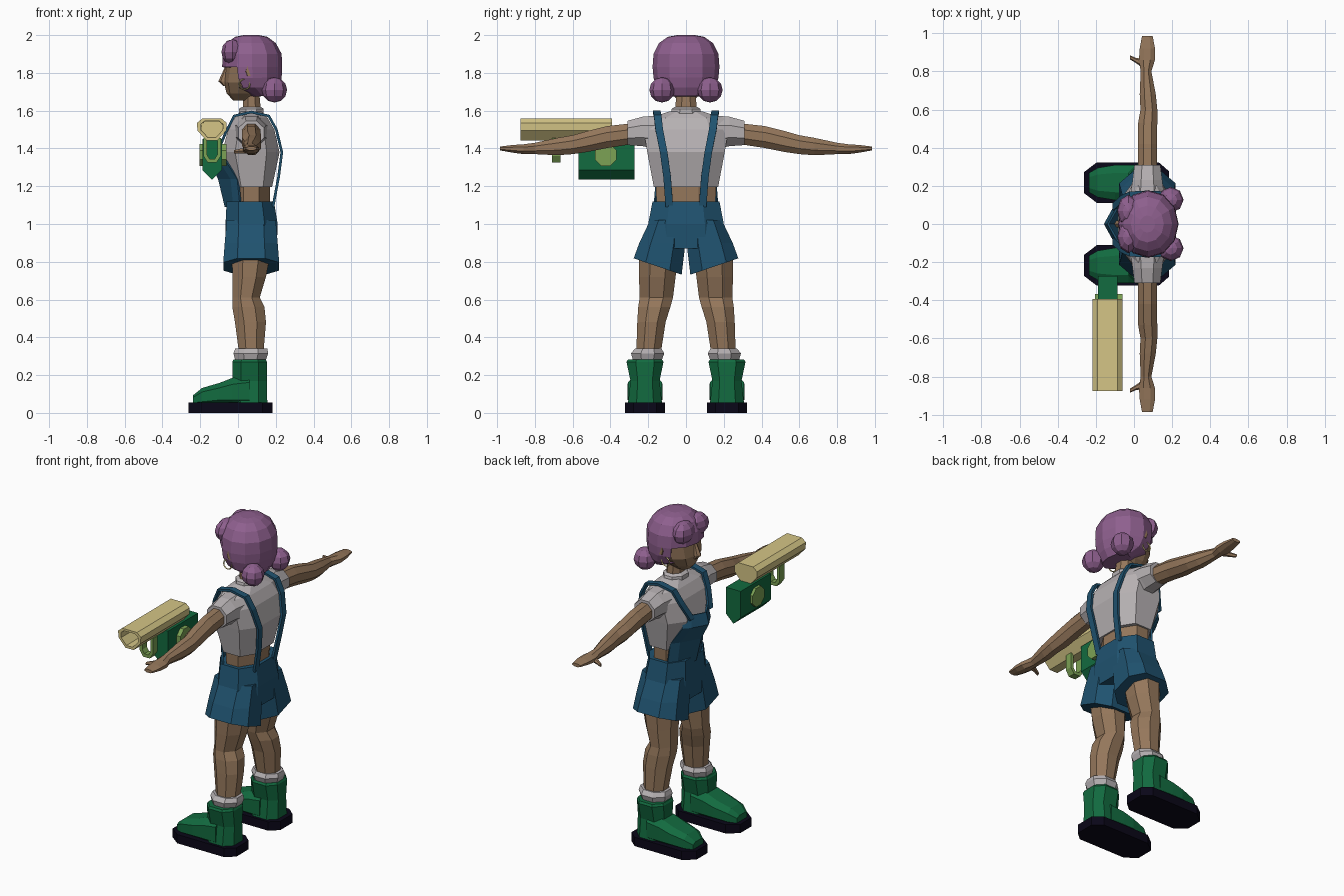
import bpy, bmesh, math
from mathutils import Vector


def material(name, rgb):
    m = bpy.data.materials.new(name)
    m.diffuse_color = (*rgb, 1)
    return m


SKIN = material("brown_skin", (0.30, 0.185, 0.105))
HAIR = material("purple_hair", (0.27, 0.115, 0.27))
SHIRT = material("pale_grey", (0.47, 0.44, 0.45))
DENIM = material("denim_blue", (0.014, 0.085, 0.16))
GREEN = material("dark_green", (0.006, 0.145, 0.05))
SOLE = material("near_black", (0.003, 0.002, 0.009))
GOLD = material("pale_gold", (0.66, 0.56, 0.24))
LIME = material("light_green", (0.20, 0.36, 0.09))


def finish(name, bm, mat, thick=0):
    bmesh.ops.recalc_face_normals(bm, faces=bm.faces[:])
    me = bpy.data.meshes.new(name)
    bm.to_mesh(me)
    bm.free()
    me.materials.append(mat)
    ob = bpy.data.objects.new(name, me)
    bpy.context.collection.objects.link(ob)
    if thick:
        mod = ob.modifiers.new("thickness", 'SOLIDIFY')
        mod.thickness = thick
        mod.offset = 0
    return ob


def grid(rows, closed=True, caps=True):
    """Skin rows of points; closed rows make tubes, open rows make sheets."""
    bm = bmesh.new()
    vs = [[bm.verts.new(p) for p in r] for r in rows]
    n = len(rows[0])
    for a, b in zip(vs, vs[1:]):
        for i in range(n if closed else n - 1):
            j = (i + 1) % n
            bm.faces.new((a[i], a[j], b[j], b[i]))
    if closed and caps:
        bm.faces.new(vs[0])
        bm.faces.new(vs[-1])
    return bm


def tube_bm(axis, sections, n=8, k=0.414):
    """Sections: position on axis, two centre coordinates, two half sizes."""
    rows = []
    for t, c1, c2, r1, r2 in sections:
        if n == 8:
            uv = [(1, -k), (1, k), (k, 1), (-k, 1), (-1, k), (-1, -k), (-k, -1), (k, -1)]
        else:
            uv = [(math.cos(math.tau * i / n), math.sin(math.tau * i / n)) for i in range(n)]
        row = []
        for u, v in uv:
            p = [c1 + u * r1, c2 + v * r2]
            p.insert('xyz'.index(axis), t)
            row.append(Vector(p))
        rows.append(row)
    return grid(rows)


def tube(name, mat, axis, sections, n=8, k=0.414):
    return finish(name, tube_bm(axis, sections, n, k), mat)


def prism(name, mat, axis, outline, lo, hi):
    rows = []
    for t in (lo, hi):
        row = []
        for p in outline:
            q = list(p)
            q.insert('xyz'.index(axis), t)
            row.append(q)
        rows.append(row)
    return finish(name, grid(rows), mat)


def ball(name, mat, c, r, seg=8, rings=6):
    bm = bmesh.new()
    bmesh.ops.create_uvsphere(bm, u_segments=seg, v_segments=rings, radius=1)
    for v in bm.verts:
        v.co = Vector([c[i] + v.co[i] * r[i] for i in range(3)])
    return finish(name, bm, mat)


# head, nose and neck
tube("head", SKIN, 'z', [(1.655, .02, 0, .045, .04), (1.69, .03, 0, .09, .085),
     (1.75, .045, 0, .12, .135), (1.83, .06, 0, .125, .15), (1.92, .07, 0, .12, .13)], n=10)
tube("nose", SKIN, 'z', [(1.73, -.065, 0, .012, .015), (1.755, -.078, 0, .026, .022),
     (1.83, -.06, 0, .01, .01)], n=6)
tube("neck", SKIN, 'z', [(1.56, .075, 0, .05, .058), (1.70, .07, 0, .042, .052)])
tube("collar", SHIRT, 'z', [(1.575, .07, 0, .065, .085), (1.61, .07, 0, .065, .075),
     (1.62, .072, 0, .05, .06)])

# hair cap with the face side opened
bm = tube_bm('z', [(1.68, .13, 0, .06, .10), (1.725, .09, 0, .125, .15), (1.775, .077, 0, .15, .168),
                   (1.83, .075, 0, .155, .173), (1.90, .075, 0, .152, .168),
                   (1.955, .072, 0, .125, .14), (1.987, .07, 0, .085, .095), (1.996, .07, 0, .04, .045)], n=12)
gone = [f for f in bm.faces if f.calc_center_median().x < .035 and f.calc_center_median().z < 1.83]
bmesh.ops.delete(bm, geom=gone, context='FACES')
finish("hair_cap", bm, HAIR, .008)

# torso, waist and shorts
tube("waist", SKIN, 'z', [(1.08, .07, 0, .10, .155), (1.21, .07, 0, .10, .16)])
tube("shirt_body", SHIRT, 'z', [(1.195, .075, 0, .105, .17), (1.38, .068, 0, .152, .205),
     (1.50, .07, 0, .122, .225), (1.56, .07, 0, .088, .20), (1.595, .07, 0, .055, .09)], k=.55)
tube("shorts_hips", DENIM, 'z', [(.87, .07, 0, .135, .21), (1.0, .072, 0, .138, .20),
     (1.12, .065, 0, .125, .177)], k=.5)

# bib: folded panel over the chest
rows = []
for z, xc, xe, w in [(1.09, -.064, -.02, .15), (1.24, -.10, -.035, .14),
                     (1.34, -.152, -.10, .115), (1.41, -.135, -.09, .10)]:
    rows.append([(xe + .035, -w * 1.12, z), (xe, -w * .8, z), (xc, 0, z),
                 (xe, w * .8, z), (xe + .035, w * 1.12, z)])
finish("bib", grid(rows, closed=False), DENIM, .012)

# everything that comes in left and right copies
for s, side in ((1, "left"), (-1, "right")):
    ball(side + "_bun", HAIR, (.193, s * .127, 1.71), (.067, .067, .067))
    ball(side + "_fringe", HAIR, (-.03, s * .068, 1.91), (.058, .085, .068))
    tube(side + "_ear", SKIN, 'y', [(s * .13, .05, 1.80, .022, .035), (s * .17, .06, 1.81, .018, .03)], n=6)

    # earring hoop
    rows = []
    for i in range(12):
        a = math.tau * i / 12
        rows.append([(.035 + math.cos(a) * r, s * .152 + d, 1.74 + math.sin(a) * r)
                     for r, d in ((.024, 0), (.028, .005), (.032, 0), (.028, -.005))])
    rows.append(rows[0])
    bm = grid(rows, caps=False)
    bmesh.ops.remove_doubles(bm, verts=bm.verts[:], dist=1e-5)
    finish(side + "_earring", bm, GOLD)

    # sleeve, arm with mitten hand, thumb
    tube(side + "_sleeve", SHIRT, 'y', [(s * .14, .07, 1.485, .09, .09), (s * .23, .07, 1.49, .078, .078),
         (s * .31, .07, 1.482, .068, .064)])
    tube(side + "_arm", SKIN, 'y', [(s * .27, .07, 1.48, .05, .055), (s * .42, .07, 1.46, .05, .058),
         (s * .53, .072, 1.435, .05, .055), (s * .60, .078, 1.42, .044, .05), (s * .68, .072, 1.41, .042, .046),
         (s * .80, .063, 1.40, .028, .03), (s * .86, .068, 1.396, .042, .026),
         (s * .92, .07, 1.398, .04, .02), (s * .985, .07, 1.40, .028, .01)])
    tube(side + "_thumb", SKIN, 'x', [(.05, s * .84, 1.39, .024, .018), (.01, s * .857, 1.386, .014, .014),
         (-.022, s * .874, 1.382, .01, .01)], n=6)

    # shoulder strap
    path = [(.185, .088, 1.09), (.215, .10, 1.25), (.232, .118, 1.38), (.203, .142, 1.50), (.163, .15, 1.572),
            (.07, .155, 1.593), (-.02, .15, 1.572), (-.062, .13, 1.49), (-.105, .09, 1.39)]
    finish(side + "_strap", grid([[(x, s * y - .02, z), (x, s * y + .02, z)] for x, y, z in path],
                                 closed=False), DENIM, .014)

    # shorts leg with slanted hem
    bm = tube_bm('z', [(1.02, .07, s * .10, .13, .09), (.90, .07, s * .125, .14, .122),
                       (.775, .07, s * .15, .148, .127)], k=.5)
    for v in bm.verts:
        if v.co.z < .8:
            v.co.z += (abs(v.co.y) - .15) * .34
    finish(side + "_shorts_leg", bm, DENIM)

    # leg and sock
    tube(side + "_leg", SKIN, 'z', [(.86, .07, s * .145, .105, .105), (.72, .06, s * .152, .088, .097),
         (.61, .043, s * .157, .072, .088), (.56, .055, s * .168, .085, .085),
         (.48, .066, s * .183, .082, .075), (.32, .07, s * .198, .065, .065)])
    tube(side + "_sock", SHIRT, 'z', [(.26, .065, s * .205, .075, .07), (.315, .068, s * .203, .092, .088),
         (.34, .07, s * .20, .085, .07)])

    # boot
    c = s * .217
    tube(side + "_boot_shaft", GREEN, 'z', [(.05, .06, c, .095, .09), (.17, .062, c, .092, .077),
         (.27, .062, c, .092, .098), (.283, .062, c, .085, .09)], k=.5)
    tube(side + "_boot_foot", GREEN, 'x', [(.06, c, .115, .09, .085), (-.03, c, .11, .092, .075),
         (-.10, c, .10, .092, .058), (-.19, c, .085, .077, .047), (-.237, c, .068, .05, .026)], k=.55)
    half = [(-.262, .055), (-.195, .106), (.13, .106), (.183, .06)]
    prism(side + "_sole", SOLE, 'z', [(x, c + w) for x, w in half] +
          [(x, c - w) for x, w in reversed(half)], 0, .055)

# launcher barrel, hollow at the muzzle
outer = [(-.19, 1.558), (-.087, 1.558), (-.06, 1.535), (-.062, 1.495),
         (-.11, 1.442), (-.167, 1.442), (-.215, 1.495), (-.217, 1.535)]
rows = []
for y, f in ((-.45, .72), (-.875, .75), (-.875, 1), (-.392, 1)):
    rows.append([(-.138 + (x + .138) * f, y, 1.505 + (z - 1.505) * f) for x, z in outer])
finish("launcher_barrel", grid(rows), GOLD)

# launcher body, side dials and handle loop
prism("launcher_body", GREEN, 'y', [(-.188, 1.45), (-.188, 1.285), (-.138, 1.235),
      (-.086, 1.285), (-.086, 1.45)], -.57, -.272)
tube("launcher_dial", LIME, 'x', [(-.205, -.425, 1.365, .058, .058), (-.06, -.425, 1.365, .058, .058)])
prism("launcher_handle", LIME, 'y', [(-.183, 1.455), (-.183, 1.36), (-.16, 1.325), (-.114, 1.325),
      (-.091, 1.36), (-.091, 1.455), (-.109, 1.455), (-.109, 1.368), (-.123, 1.345),
      (-.151, 1.345), (-.165, 1.368), (-.165, 1.455)], -.71, -.665)
